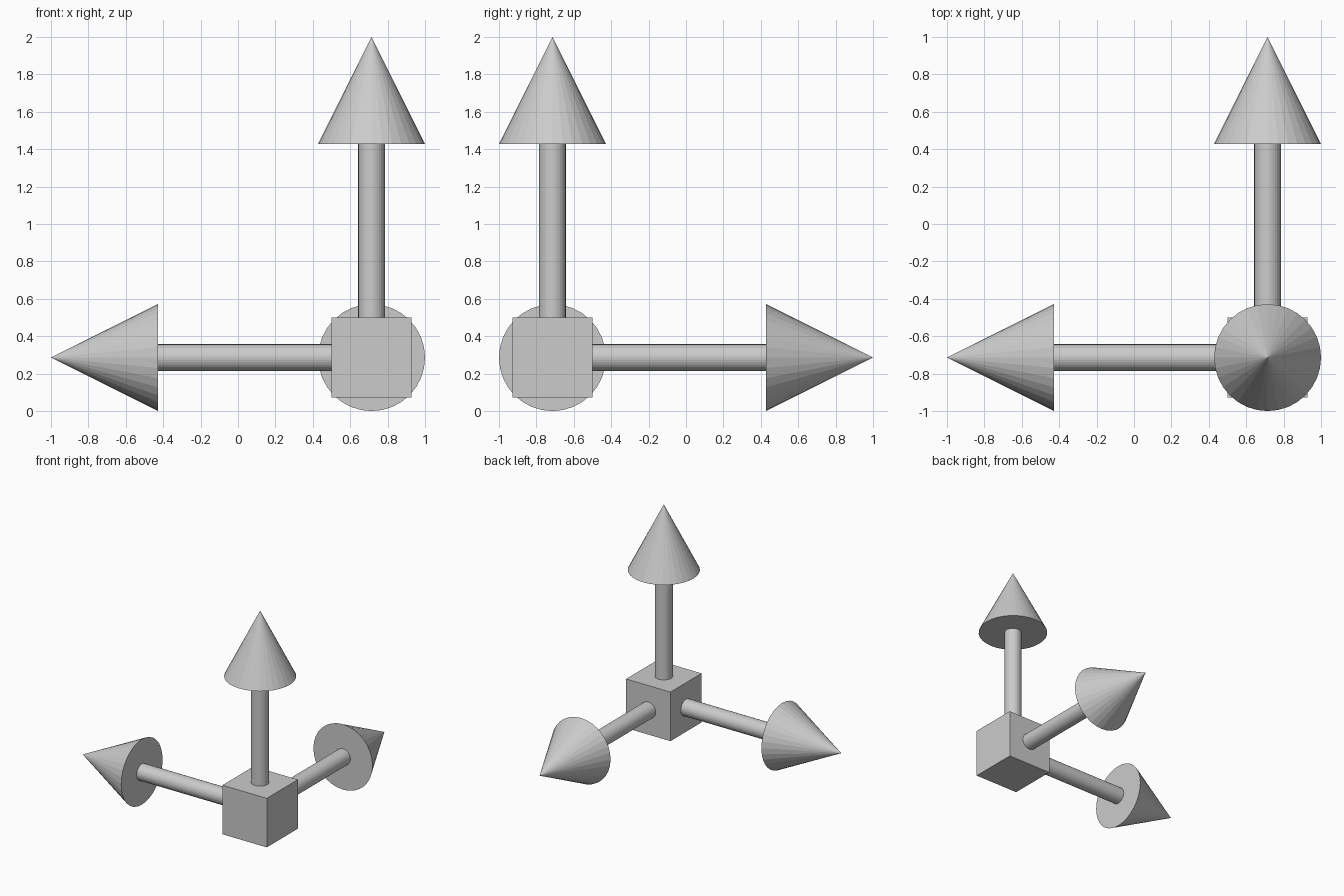
import bpy
from mathutils import Vector

if "Cube" in bpy.data.objects:
    bpy.data.objects.remove(bpy.data.objects["Cube"])

U = 1 / 7                                  # design unit
CORNER = Vector((5 * U, -5 * U, 2 * U))    # centre of the hub cube


def arrow(name, direction):
    d = Vector(direction)
    rot = d.to_track_quat('Z', 'Y').to_euler()
    # Shaft, from the cube face to the cone base
    bpy.ops.mesh.primitive_cylinder_add(
        vertices=32, radius=0.5 * U, depth=6.5 * U,
        location=CORNER + d * 4.75 * U, rotation=rot)
    bpy.context.object.name = name + "_shaft"
    # Cone head
    bpy.ops.mesh.primitive_cone_add(
        vertices=32, radius1=2 * U, radius2=0, depth=4 * U,
        location=CORNER + d * 10 * U, rotation=rot)
    bpy.context.object.name = name + "_head"


# Hub cube
bpy.ops.mesh.primitive_cube_add(size=3 * U, location=CORNER)
bpy.context.object.name = "hub_cube"

# Three arrows along the axes
arrow("left_arrow", (-1, 0, 0))
arrow("back_arrow", (0, 1, 0))
arrow("up_arrow", (0, 0, 1))
